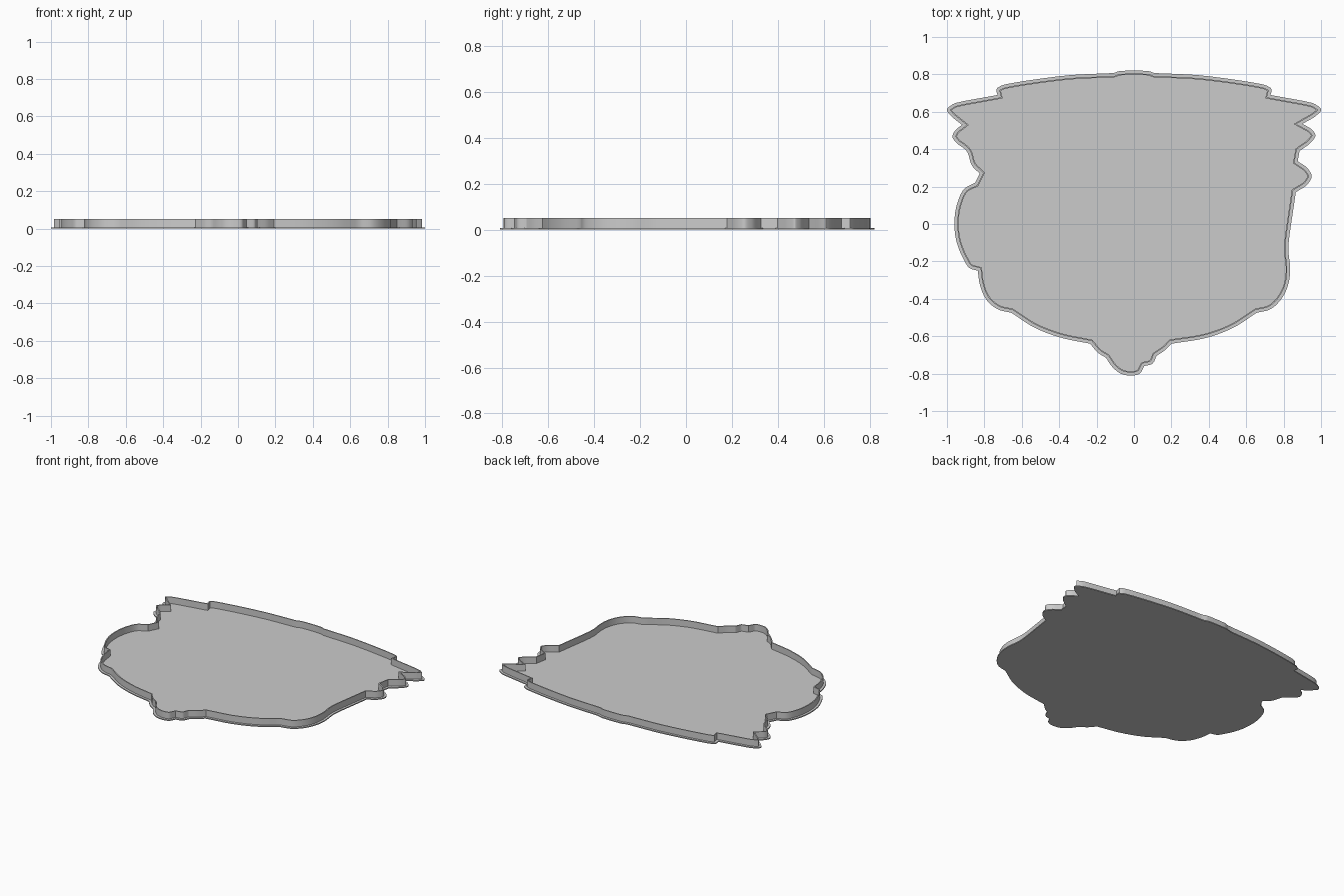
import bpy
from mathutils import Vector
from mathutils.geometry import interpolate_bezier

if "Cube" in bpy.data.objects:
    bpy.data.objects.remove(bpy.data.objects["Cube"], do_unlink=True)

PLATE_THICKNESS = 0.007
WALL_TOP = 0.052
WALL_OUTER_INSET = 0.016
WALL_INNER_INSET = 0.023
SHARP = True

# Outline in hundredths, counter-clockwise; SHARP marks the creased notches
top_half = [(97, 64), (73, 69, SHARP), (73.5, 72), (71, 74),
            (35, 79.5), (11, 80.7, SHARP), (8, 81.7)]
left_side = [(-100, 61), (-98, 58), (-92, 53, SHARP), (-96, 49.5), (-97, 46.5),
             (-95, 43.5), (-89.5, 39), (-86.5, 31), (-82.5, 27, SHARP),
             (-85, 22, SHARP), (-90.5, 19), (-94.5, 11), (-96, 0), (-95, -9),
             (-91, -19), (-88, -23.5), (-83.5, -25, SHARP)]
left_bowl = [(-82.5, -32), (-78.5, -41), (-73, -45.5), (-65.5, -47.5, SHARP),
             (-53, -55.5), (-40, -60.5), (-23.5, -64, SHARP)]
bottom_tab = [(-19, -69), (-15, -71.5, SHARP), (-11.5, -76.5), (-7, -80),
              (-1.5, -81), (3, -80), (5.5, -76, SHARP), (10, -74.5),
              (12, -70.5, SHARP), (16.5, -67.5), (20, -64, SHARP)]
right_bowl = [(40, -60.5), (53, -55.5), (65.5, -47.5, SHARP), (73, -45.5),
              (79.5, -39), (83, -30), (83.5, -24)]
right_side = [(82.5, -14), (86.5, 17, SHARP), (93, 21.5), (95, 25.5), (93, 29.5),
              (87.5, 33.5, SHARP), (88.5, 39, SHARP), (95, 44), (97, 47.5),
              (95, 50.5), (90, 53.5, SHARP), (97.5, 58), (100, 61)]


def mirrored(points):
    return [(-p[0], *p[1:]) for p in reversed(points)]


def smooth_outline(points, steps=6):
    """Closed curve through the points, creased at the sharp ones."""
    pos = [Vector((p[0], p[1], 0)) / 100 for p in points]
    n = len(pos)
    result = []

    def handle(i, toward, away):
        seg = pos[toward] - pos[i]
        if len(points[i]) > 2:
            return pos[i] + seg / 3
        back = pos[i] - pos[away]
        tangent = (seg.normalized() * back.length + back.normalized() * seg.length).normalized()
        return pos[i] + tangent * min(seg.length, back.length * 1.5) / 3

    for i in range(n):
        j = (i + 1) % n
        h1 = handle(i, j, i - 1)
        h2 = handle(j, i, (j + 1) % n)
        result += interpolate_bezier(pos[i], h1, h2, pos[j], steps + 1)[:-1]
    return result


def inset(loop, distance):
    """Mitred inward offset; points that would fold over are dropped."""
    moved = []
    n = len(loop)
    for i, p in enumerate(loop):
        a = (p - loop[i - 1]).normalized()
        b = (loop[(i + 1) % n] - p).normalized()
        na, nb = Vector((-a.y, a.x, 0)), Vector((-b.y, b.x, 0))
        mid = (na + nb).normalized()
        q = p + mid * distance / max(mid.dot(na), 0.5)
        if min((q - other).length for other in loop) > distance * 0.93:
            moved.append(q)
    return moved


def extruded(name, loops, bottom, top, material):
    """Solid from flat closed loops; a second loop cuts a hole."""
    curve = bpy.data.curves.new(name, "CURVE")
    curve.dimensions = "2D"
    curve.fill_mode = "BOTH"
    curve.extrude = (top - bottom) / 2
    for loop in loops:
        spline = curve.splines.new("POLY")
        spline.points.add(len(loop) - 1)
        for point, co in zip(spline.points, loop):
            point.co = (co.x, co.y, 0, 1)
        spline.use_cyclic_u = True
    obj = bpy.data.objects.new(name, curve)
    bpy.context.collection.objects.link(obj)
    obj.location.z = (top + bottom) / 2
    bpy.ops.object.select_all(action="DESELECT")
    obj.select_set(True)
    bpy.context.view_layer.objects.active = obj
    bpy.ops.object.convert(target="MESH")
    obj = bpy.context.object
    obj.data.materials.clear()
    obj.data.materials.append(material)
    bpy.ops.object.shade_smooth_by_angle()
    return obj


# Single plain grey
grey = bpy.data.materials.new("light_grey")
grey.use_nodes = True
colour = (0.6, 0.6, 0.6, 1)
grey.diffuse_color = colour
grey.node_tree.nodes["Principled BSDF"].inputs["Base Color"].default_value = colour

outline = smooth_outline(top_half + mirrored(top_half) + left_side + left_bowl
                         + bottom_tab + right_bowl + right_side)

# Thin flat plate with a narrow flange outside the wall
extruded("base_plate", [outline], 0, PLATE_THICKNESS, grey)

# Upright wall following the outline
extruded("rim_wall", [inset(outline, WALL_OUTER_INSET), inset(outline, WALL_INNER_INSET)],
         PLATE_THICKNESS, WALL_TOP, grey)
